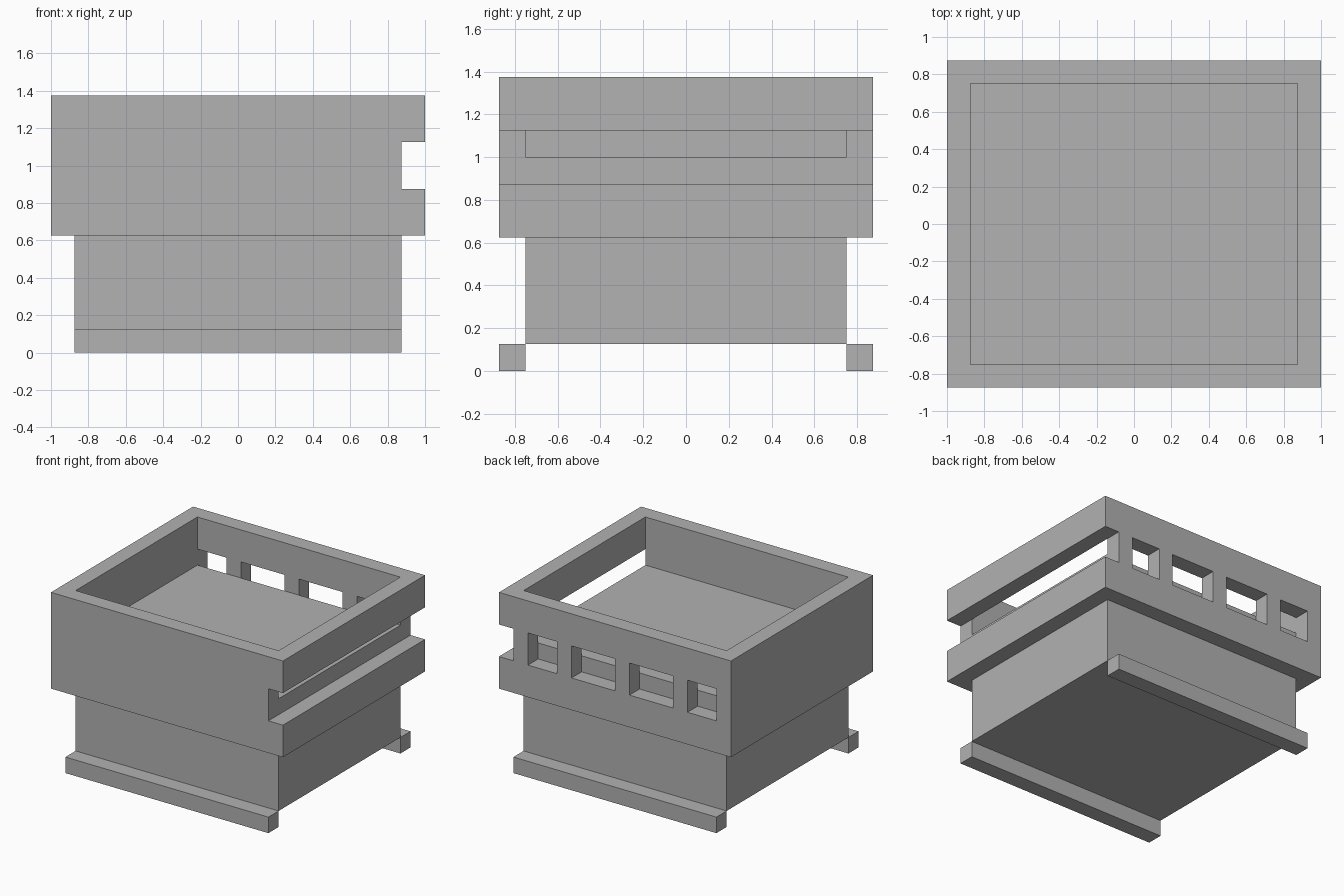
import bpy

U = 0.125  # module: every size is a multiple of this

if "Cube" in bpy.data.objects:
    bpy.data.objects.remove(bpy.data.objects["Cube"], do_unlink=True)

grey = bpy.data.materials.new("plain_grey")
grey.use_nodes = True
grey.diffuse_color = (0.445, 0.445, 0.445, 1)
grey.node_tree.nodes["Principled BSDF"].inputs["Base Color"].default_value = grey.diffuse_color


def box(name, low, high):
    """Box between two corners, given in modules."""
    bpy.ops.mesh.primitive_cube_add(size=1)
    ob = bpy.context.object
    ob.name = name
    for v in ob.data.vertices:
        v.co = [U * (l if c < 0 else h) for c, l, h in zip(v.co, low, high)]
    ob.data.materials.append(grey)
    return ob


def cut(target, low, high):
    """Cut a box-shaped opening out of the target."""
    cutter = box("cutter", low, high)
    cutter.hide_render = True
    mod = target.modifiers.new("opening", "BOOLEAN")
    mod.operation = "DIFFERENCE"
    mod.solver = "EXACT"
    mod.object = cutter
    bpy.context.view_layer.objects.active = target
    bpy.ops.object.modifier_apply(modifier=mod.name)
    bpy.data.objects.remove(cutter, do_unlink=True)


# Lower block
box("base_block", (-7, -6, 1), (7, 6, 5))

# Overhanging upper box with an open top
parapet = box("parapet", (-8, -7, 5), (8, 7, 11))
cut(parapet, (-7, -6, 8), (7, 6, 12))

# Long slot along the left side, open at both ends
cut(parapet, (7, -8, 7), (9, 8, 9))

# Row of windows in the back wall
for x0, x1 in ((-7, -5), (-4, -1), (0, 3), (4, 6)):
    cut(parapet, (x0, 6, 7), (x1, 8, 9))

# Foot rails along the front and back lower edges
box("front_rail", (-7, -7, 0), (7, -6, 1))
box("back_rail", (-7, 6, 0), (7, 7, 1))
